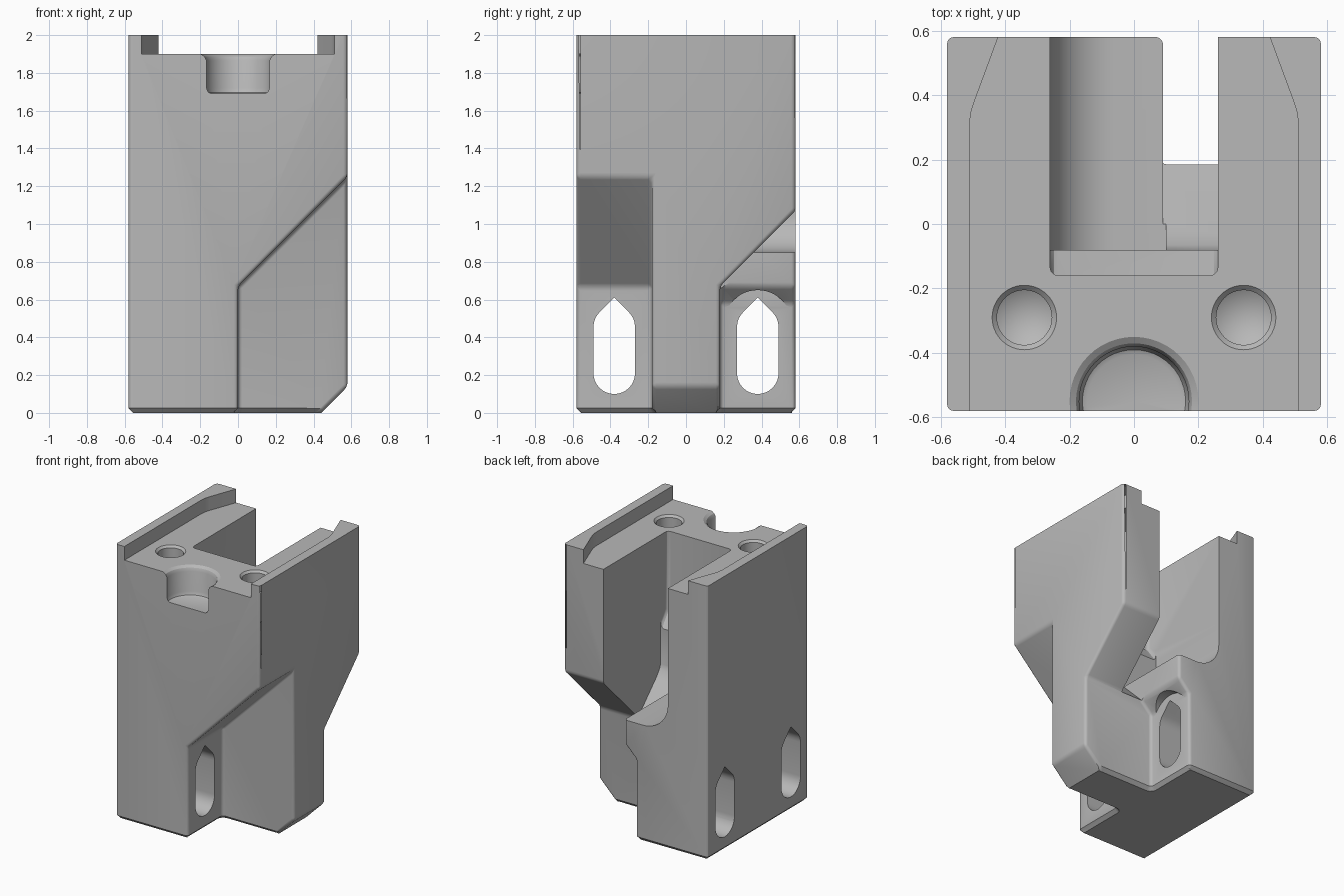
import bpy, bmesh, math
from mathutils import Vector

if "Cube" in bpy.data.objects:
    bpy.data.objects.remove(bpy.data.objects["Cube"], do_unlink=True)

steel = bpy.data.materials.new("plain_grey")
steel.use_nodes = True
grey = (0.48, 0.48, 0.48, 1)
steel.diffuse_color = grey
steel.node_tree.nodes["Principled BSDF"].inputs["Base Color"].default_value = grey


def finish(bm, name):
    bmesh.ops.recalc_face_normals(bm, faces=bm.faces)
    mesh = bpy.data.meshes.new(name)
    bm.to_mesh(mesh)
    bm.free()
    mesh.materials.append(steel)
    obj = bpy.data.objects.new(name, mesh)
    bpy.context.collection.objects.link(obj)
    return obj


def prism(name, axis, profile, lo, hi, rounded=None):
    """Extrude a 2D profile along an axis; the profile uses the other two axes in order."""
    i = "xyz".index(axis)
    bm = bmesh.new()
    verts = []
    for p in profile:
        co = list(p)
        co.insert(i, lo)
        verts.append(bm.verts.new(co))
    face = bm.faces.new(verts)
    new = bmesh.ops.extrude_face_region(bm, geom=[face])["geom"]
    move = Vector((0, 0, 0))
    move[i] = hi - lo
    bmesh.ops.translate(bm, vec=move, verts=[v for v in new if isinstance(v, bmesh.types.BMVert)])
    if rounded:
        edges = [e for e in bm.edges if rounded(e.verts[0].co, e.verts[1].co)]
        bmesh.ops.bevel(bm, geom=edges, offset=0.025, segments=3, profile=0.5, affect='EDGES')
    return finish(bm, name)


def lathe(name, x, y, profile, steps=48):
    """Turn a radius/height profile around a vertical axis."""
    bm = bmesh.new()
    verts = [bm.verts.new((x + r, y, z)) for r, z in profile]
    edges = [bm.edges.new(pair) for pair in zip(verts, verts[1:])]
    bmesh.ops.spin(bm, geom=verts + edges, cent=(x, y, 0), axis=(0, 0, 1),
                   angle=math.tau, steps=steps)
    bmesh.ops.remove_doubles(bm, verts=bm.verts, dist=1e-5)
    return finish(bm, name)


def arc(cx, cy, r, start, end, n):
    return [(cx + r * math.cos(math.radians(start + (end - start) * k / n)),
             cy + r * math.sin(math.radians(start + (end - start) * k / n)))
            for k in range(n + 1)]


def cut(obj, *cutters):
    bpy.context.view_layer.objects.active = obj
    for c in cutters:
        mod = obj.modifiers.new("cut", 'BOOLEAN')
        mod.operation, mod.solver, mod.object = 'DIFFERENCE', 'EXACT', c
        bpy.ops.object.modifier_apply(modifier=mod.name)
        bpy.data.objects.remove(c, do_unlink=True)


def square(s):
    return [(-s, -s), (s, -s), (s, s), (-s, s)]


# Block, overlong at both ends so that only the side edges keep their rounding
body = prism("clamp_body", "z", square(0.58), -0.2, 2.2)

# Lower steps and slopes
cut(body,
    prism("front_step", "y", [(0, -1), (0, 0.67), (1, 1.67), (1, -1)], -1, -0.18),
    prism("back_slope", "x", [(0.18, -1), (0.18, 0.67), (1, 1.49), (1, -1)], 0.09, 1),
    prism("back_step", "y", [(0, -1), (0, 0.58), (0.09, 0.67), (0.2, 0.67), (0.2, -1)], 0.18, 1),
    prism("foot_slope", "y", [(-0.06, -0.5), (0.94, 0.5), (0.94, -0.5)], -0.18 - 0.01, 0.18 + 0.01))

# Round all edges of the stepped block
bm = bmesh.new()
bm.from_mesh(body.data)
bmesh.ops.remove_doubles(bm, verts=bm.verts, dist=1e-4)
bmesh.ops.dissolve_limit(bm, angle_limit=0.01, verts=bm.verts, edges=bm.edges)
sharp = [e for e in bm.edges if len(e.link_faces) == 2 and e.calc_face_angle() > 0.5]
bmesh.ops.bevel(bm, geom=sharp, offset=0.022, segments=3, profile=0.5,
                affect='EDGES', clamp_overlap=True)
bm.to_mesh(body.data)
bm.free()

# Trim to height
cut(body,
    prism("bottom_trim", "z", square(1), -1, 0),
    prism("top_trim", "z", square(1), 2, 3))

# Chamfer around the bottom
bm = bmesh.new()
bm.from_mesh(body.data)
bmesh.ops.dissolve_limit(bm, angle_limit=0.01, verts=bm.verts, edges=bm.edges)
rim = [e for e in bm.edges if all(abs(v.co.z) < 1e-4 for v in e.verts)
       and len(e.link_faces) == 2 and e.calc_face_angle() > 1]
bmesh.ops.bevel(bm, geom=rim, offset=0.025, segments=1, affect='EDGES')
bm.to_mesh(body.data)
bm.free()

# Top guide groove, narrowing towards the back
side = [(0.51, -1), (0.51, 0.31), (0.506, 0.345), (0.495, 0.38), (0.384, 0.68)]
cut(body, prism("guide_groove", "z", side + [(-x, y) for x, y in reversed(side)], 1.9, 3))

# Central pocket: upper shaft, sloped chute and rounded channel
cut(body,
    prism("upper_shaft", "x", [(-0.16, 3), (-0.16, 1.33), (-0.08, 1.22), (1, 1.22), (1, 3)],
          -0.26, 0.26,
          lambda a, b: max(a.y, b.y) < -0.07 and abs(a.x - b.x) < 0.01),
    prism("chute", "x", [(-0.08, 1.3), (-0.08, 0.96), (-0.065, 0.925), (-0.03, 0.88),
                         (0.3, 0.55), (1, 0.55), (1, 1.3)], 0.09, 0.26),
    prism("channel", "y", [(0.1, 1.3), (-0.26, 1.3)] + arc(-0.06, 1.05, 0.2, 180, 270, 14)
          + [(0.1, 0.85)], -0.08, 1))

# Front finger notch
cut(body, lathe("front_notch", 0, -0.55,
                [(0, 1.69), (0.145, 1.69), (0.16, 1.697), (0.17, 1.72), (0.17, 1.865),
                 (0.18, 1.887), (0.2, 1.9), (0.2, 2.1), (0, 2.1)]))

# Paired drilled holes and teardrop slots
for s in (-1, 1):
    cut(body,
        lathe("drilled_hole", s * 0.34, -0.29,
              [(0, 1.55), (0.085, 1.6), (0.085, 1.885), (0.1, 1.9), (0.1, 2.1), (0, 2.1)]),
        prism("slot", "x", arc(s * 0.38, 0.21, 0.11, 180, 360, 16)
              + arc(s * 0.38, 0.455, 0.11, 0, 45, 4) + [(s * 0.38, 0.61)]
              + arc(s * 0.38, 0.455, 0.11, 135, 180, 4), -1, 1))

# Screw head clearance under the back overhang
cut(body, prism("head_clearance", "x", arc(0.38, 0.47, 0.18, 0, 352.5, 47), 0.002, 0.3))

bpy.ops.object.select_all(action='DESELECT')
body.select_set(True)
bpy.context.view_layer.objects.active = body
bpy.ops.object.shade_smooth_by_angle(angle=math.radians(30))
